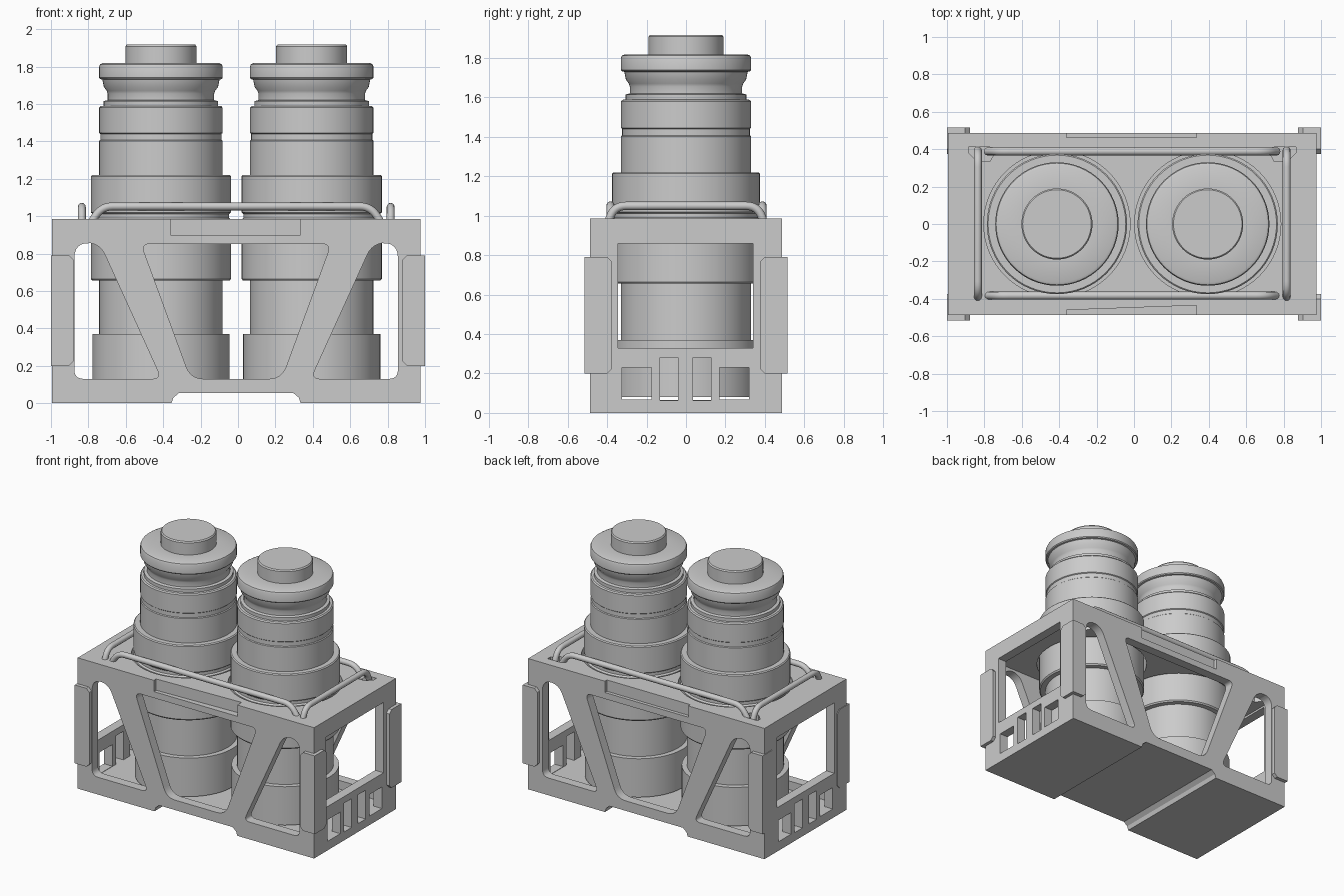
import bpy, bmesh
from math import sin, cos, pi
from mathutils import Vector

if "Cube" in bpy.data.objects:
    bpy.data.objects.remove(bpy.data.objects["Cube"])

CX = -0.01  # frame centre in x


def add(name, bm, smooth=True):
    bm.normal_update()
    bmesh.ops.recalc_face_normals(bm, faces=bm.faces)
    me = bpy.data.meshes.new(name)
    bm.to_mesh(me)
    bm.free()
    ob = bpy.data.objects.new(name, me)
    bpy.context.collection.objects.link(ob)
    if smooth:
        bpy.ops.object.select_all(action='DESELECT')
        ob.select_set(True)
        bpy.context.view_layer.objects.active = ob
        bpy.ops.object.shade_smooth_by_angle(angle=0.52)
    return ob


def rounded(pts, radii, closed=True, n=6):
    """Round the corners of a polyline."""
    pts = [Vector(p) for p in pts]
    out = []
    for i, p in enumerate(pts):
        r = radii[i]
        if r == 0 or (not closed and i in (0, len(pts) - 1)):
            out.append(p)
            continue
        a = p + (pts[i - 1] - p).normalized() * r
        b = p + (pts[(i + 1) % len(pts)] - p).normalized() * r
        for k in range(n + 1):
            t = k / n
            out.append(a * (1 - t) ** 2 + p * 2 * t * (1 - t) + b * t * t)
    return out


def plate(name, outline, axis, lo, hi, holes=()):
    """Flat outline with holes, filled and given thickness along an axis."""
    cu = bpy.data.curves.new(name, 'CURVE')
    cu.dimensions, cu.fill_mode, cu.extrude = '2D', 'BOTH', (hi - lo) / 2
    for loop in (outline, *holes):
        sp = cu.splines.new('POLY')
        sp.points.add(len(loop) - 1)
        for p, q in zip(sp.points, loop):
            p.co = (q[0], q[1], 0, 1)
        sp.use_cyclic_u = True
    tmp = bpy.data.objects.new("tmp", cu)
    bpy.context.collection.objects.link(tmp)
    dg = bpy.context.evaluated_depsgraph_get()
    me = bpy.data.meshes.new_from_object(tmp.evaluated_get(dg))
    bpy.data.objects.remove(tmp)
    bm = bmesh.new()
    bm.from_mesh(me)
    bpy.data.meshes.remove(me)
    bmesh.ops.remove_doubles(bm, verts=bm.verts, dist=1e-5)
    for v in bm.verts:
        a, b, d = v.co.x, v.co.y, v.co.z + (lo + hi) / 2
        v.co = {'x': (d, a, b), 'y': (a, d, b), 'z': (a, b, d)}[axis]
    return add(name, bm)


def rect(x0, y0, x1, y1):
    return [(x0, y0), (x1, y0), (x1, y1), (x0, y1)]


def circle(x, y, r, n=64):
    return [(x + r * cos(2 * pi * i / n), y + r * sin(2 * pi * i / n)) for i in range(n)]


L, R, H, W, T = -0.995, 0.975, 0.985, 0.487, 0.07  # frame extents and wall thickness
GL, GR = -0.36, 0.335                              # grip recess ends
CENTRES = (-0.412, 0.394)

# front and back truss walls with base channel and grip slot in the outline
channel = [(-0.355, 0), (-0.345, 0.03), (-0.315, 0.055), (0.295, 0.055), (0.325, 0.03), (0.335, 0)]
wall = [(L, 0), *channel, (R, 0), (R, H), (GR, H), (GR, 0.9), (GL, 0.9), (GL, H), (L, H)]
mid = [(CX - 0.508, 0.852), (CX + 0.508, 0.852), (CX + 0.243, 0.13), (CX - 0.243, 0.13)]
openings = [rounded(mid, (0.05, 0.05, 0.07, 0.07))]
for s in (-1, 1):
    tri = [(CX + s * x, z) for x, z in ((0.865, 0.857), (0.73, 0.857), (0.40, 0.13), (0.865, 0.13))]
    openings.append(rounded(tri, (0.08, 0.07, 0.05, 0.05)))
plate("front_wall", wall, 'y', -W, -W + T, openings)
plate("back_wall", wall, 'y', W - T, W, openings)

# end walls with window and vents
windows = [rect(-0.345, 0.33, 0.34, 0.86), rect(-0.325, 0.068, -0.175, 0.23), rect(0.17, 0.068, 0.32, 0.23),
           rect(-0.132, 0.063, -0.04, 0.28), rect(0.035, 0.063, 0.127, 0.28)]
I = W - T
plate("left_wall", rect(-I, 0, I, H), 'x', L, L + T, windows)
plate("right_wall", rect(-I, 0, I, H), 'x', R - T, R, windows)

# floor
plate("floor", [(L + T, 0), *channel, (R - T, 0), (R - T, 0.065), (L + T, 0.065)], 'y', -I, I)

# top deck, with tabs closing the backs of the grip slots
deck = [(L + T, -I), (GL, -I), (GL, -0.46), (GR, -0.435), (GR, -I), (R - T, -I),
        (R - T, I), (GR, I), (GR, 0.462), (GL, 0.462), (GL, I), (L + T, I)]
holes = [circle(x, 0, 0.391) for x in CENTRES]
for s in (-1, 1):
    holes.append([(CX + s * x, y) for x, y in ((0.875, 0.412), (0.76, 0.412), (0.735, 0.38),
                                               (0.76, 0.335), (0.83, 0.335), (0.875, 0.38))])
plate("top_deck", deck, 'z', 0.875, H, holes)

# L-shaped corner guards with clipped inner corners
C = 0.025


def guard_outline(tip, inner, s):
    return [(tip, 0.2), (inner + s * C, 0.2), (inner, 0.2 + C),
            (inner, 0.79 - C), (inner + s * C, 0.79), (tip, 0.79)]


for sx, lo, hi in ((-1, -1.0, -0.99), (1, 0.97, 1.0)):
    for sy in (-1, 1):
        y0, y1 = sorted((sy * 0.48, sy * 0.515))
        plate("corner_guard_side", guard_outline(sx, sx * 0.878, sx), 'y', y0, y1)
        plate("corner_guard_end", guard_outline(sy * 0.515, sy * 0.375, sy), 'x', lo, hi)

# canisters
PROFILE = [(0, 0.08), (0.367, 0.08), (0.367, 0.37), (0.33, 0.37), (0.33, 0.655), (0.367, 0.655),
           (0.375, 0.665), (0.375, 0.98), (0.365, 0.99), (0.365, 1.012), (0.375, 1.02), (0.375, 1.213),
           (0.368, 1.22), (0.33, 1.22), (0.33, 1.403), (0.324, 1.408), (0.324, 1.44), (0.33, 1.445),
           (0.33, 1.58), (0.322, 1.588), (0.306, 1.59), (0.306, 1.615), (0.285, 1.62), (0.285, 1.655),
           (0.29, 1.67), (0.305, 1.69), (0.313, 1.73), (0.325, 1.733), (0.33, 1.74), (0.33, 1.80),
           (0.325, 1.812), (0.312, 1.818), (0.19, 1.818), (0.19, 1.908), (0.183, 1.917), (0, 1.917)]
for x in CENTRES:
    bm = bmesh.new()
    vs = [bm.verts.new((r, 0, z)) for r, z in PROFILE]
    es = [bm.edges.new(e) for e in zip(vs, vs[1:])]
    bmesh.ops.spin(bm, geom=vs + es, cent=(0, 0, 0), axis=(0, 0, 1), angle=2 * pi, steps=64)
    bmesh.ops.remove_doubles(bm, verts=bm.verts, dist=1e-4)
    add("canister", bm).location.x = x


# bent retaining rods
def rod(name, pts):
    path = rounded(pts, (0, 0.06, 0.06, 0), closed=False)
    cu = bpy.data.curves.new(name, 'CURVE')
    cu.dimensions = '3D'
    cu.bevel_depth, cu.bevel_resolution, cu.use_fill_caps = 0.021, 4, True
    sp = cu.splines.new('POLY')
    sp.points.add(len(path) - 1)
    for p, q in zip(sp.points, path):
        p.co = (*q, 1)
    bpy.context.collection.objects.link(bpy.data.objects.new(name, cu))


for y in (-0.383, 0.388):
    rod("long_rod", [(-0.785, y, 0.965), (-0.73, y, 1.052), (0.71, y, 1.052), (0.765, y, 0.965)])
for x in (-0.835, 0.816):
    rod("short_rod", [(x, -0.395, 0.965), (x, -0.365, 1.05), (x, 0.365, 1.05), (x, 0.395, 0.965)])
